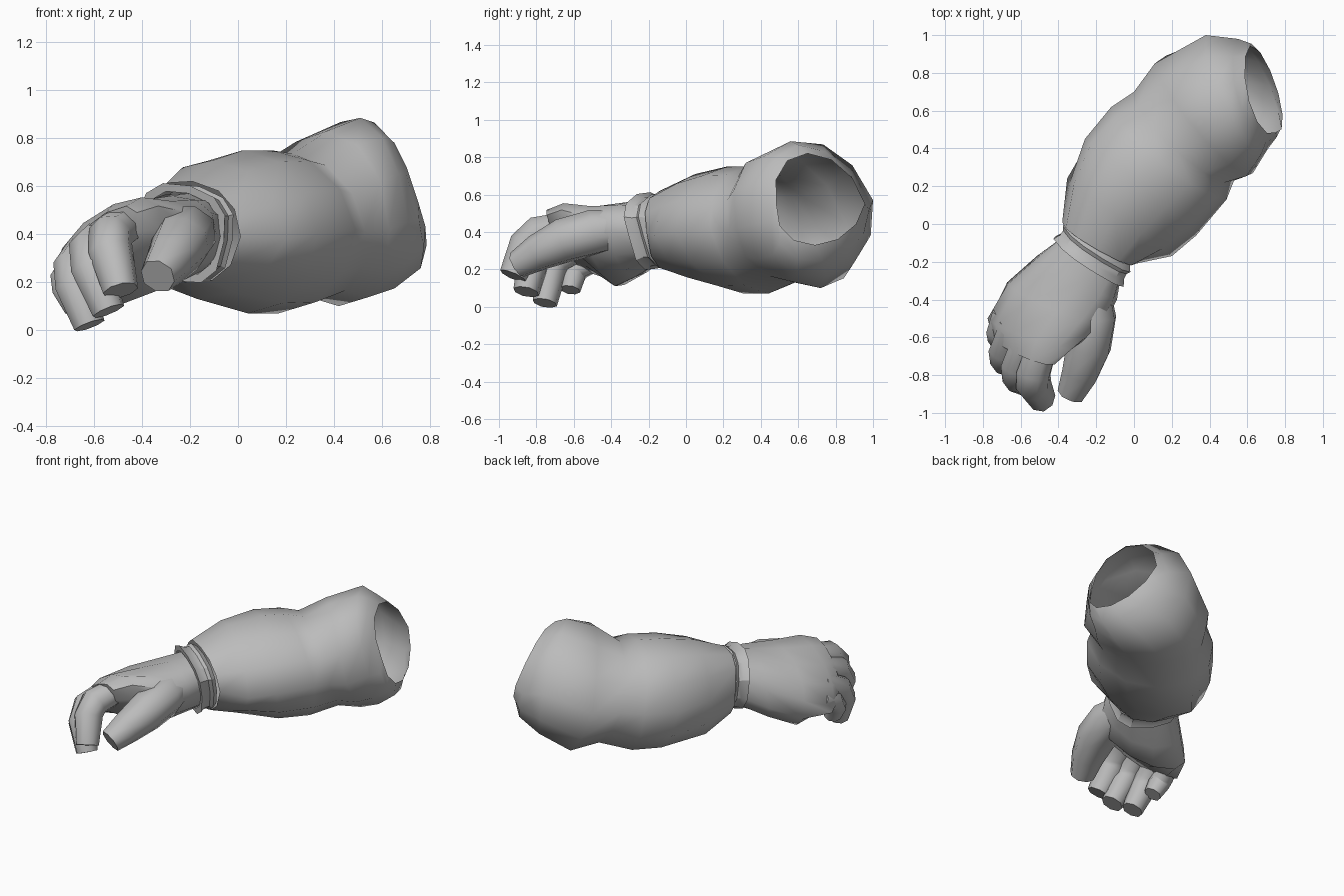
import bpy
import bmesh
import math
from mathutils import Vector

cube = bpy.data.objects.get("Cube")
if cube:
    bpy.data.objects.remove(cube)

material = bpy.data.materials.new("plain grey")
material.use_nodes = True
grey = (0.5, 0.5, 0.5, 1)
material.diffuse_color = grey
material.node_tree.nodes["Principled BSDF"].inputs["Base Color"].default_value = grey


def section(left, top, right, bottom, power=1.0, sides=12):
    """Closed cross-section through four guide points; low power is boxier."""
    left, top, right, bottom = map(Vector, (left, top, right, bottom))
    centre = (left + right) / 2
    ring = []
    for i in range(sides):
        angle = math.tau * i / sides
        c, s = math.cos(angle), math.sin(angle)
        c = math.copysign(abs(c) ** power, c)
        upright = top - centre if s > 0 else bottom - centre
        ring.append(centre + (right - left) / 2 * c + upright * abs(s) ** power)
    return ring


def loft(name, rings, cap_start=False, cap_end=False, sharp=50):
    """Skin a list of equal rings into one smooth object."""
    bm = bmesh.new()
    loops = [[bm.verts.new(p) for p in ring] for ring in rings]
    count = len(loops[0])
    for a, b in zip(loops, loops[1:]):
        for i in range(count):
            j = (i + 1) % count
            bm.faces.new((a[i], a[j], b[j], b[i]))
    if cap_start:
        bm.faces.new(loops[0])
    if cap_end:
        bm.faces.new(loops[-1])
    bmesh.ops.recalc_face_normals(bm, faces=bm.faces)
    mesh = bpy.data.meshes.new(name)
    bm.to_mesh(mesh)
    bm.free()
    mesh.materials.append(material)
    obj = bpy.data.objects.new(name, mesh)
    bpy.context.collection.objects.link(obj)
    bpy.ops.object.select_all(action="DESELECT")
    obj.select_set(True)
    bpy.context.view_layer.objects.active = obj
    bpy.ops.object.shade_smooth_by_angle(angle=math.radians(sharp))
    return obj


def digit(name, joints, radii, side):
    """Tapered tube along the joints, bending about the side direction."""
    joints = [Vector(p) for p in joints]
    side = Vector(side).normalized()
    rings = []
    for i, (point, radius) in enumerate(zip(joints, radii)):
        before, after = joints[max(i - 1, 0)], joints[min(i + 1, len(joints) - 1)]
        along = (after - before).normalized()
        across = (side - along * side.dot(along)).normalized() * radius
        upright = along.cross(across)
        rings.append(section(point - across, point + upright,
                             point + across, point - upright, 0.9, 8))
    return loft(name, rings, True, True)


# Puffed sleeve, from the wrist opening to the shoulder opening
loft("sleeve", [section(*guides) for guides in (
    ((-.38, .01, .45), (-.19, -.14, .62), (.01, -.21, .39), (-.22, -.08, .20), .85),
    ((-.34, .22, .42), (-.10, .05, .71), (.20, -.17, .38), (-.17, .12, .13)),
    ((-.26, .45, .41), (.02, .22, .75), (.33, -.06, .40), (.04, .31, .07)),
    ((-.12, .62, .42), (.14, .33, .75), (.49, .13, .42), (.17, .44, .07)),
    ((.00, .70, .43), (.23, .38, .735), (.53, .23, .41), (.32, .58, .13)),
    ((.11, .85, .45), (.37, .45, .83), (.63, .27, .42), (.42, .72, .10)),
    ((.38, 1.0, .57), (.51, .56, .885), (.71, .40, .45), (.57, .75, .16), .95),
    ((.55, .98, .52), (.57, .60, .865), (.755, .46, .46), (.72, .73, .24)),
    ((.62, .955, .55), (.61, .65, .82), (.75, .485, .54), (.765, .69, .33)),
)])

# Wrist band: one cross-section repeated along the wrist with two lips
band = section((-.41, -.06, .47), (-.19, -.24, .60), (-.05, -.28, .37), (-.25, -.13, .21), .78)
middle = sum(band, Vector()) / len(band)
forward = Vector((-.5, -.86, -.05))
loft("wrist_band", [
    [middle + (p - middle) * size + forward * shift for p in band]
    for shift, size in ((-.09, .88), (-.06, .98), (-.04, .92), (-.01, .93), (.025, 1.02), (.025, .85))
], sharp=30)

# Palm, from the wrist to the knuckles
loft("palm", [section(*guides) for guides in (
    ((-.39, -.08, .44), (-.21, -.22, .57), (-.07, -.28, .39), (-.24, -.14, .24), .85),
    ((-.49, -.16, .39), (-.28, -.31, .56), (-.09, -.40, .40), (-.38, -.27, .16), .9),
    ((-.67, -.32, .30), (-.41, -.46, .54), (-.16, -.54, .39), (-.48, -.38, .11), .95),
    ((-.775, -.50, .22), (-.52, -.62, .525), (-.32, -.65, .42), (-.57, -.54, .22), .9),
    ((-.75, -.60, .23), (-.55, -.72, .49), (-.42, -.72, .41), (-.59, -.64, .27), .9),
)], True, True)

# Curled fingers: knuckle, middle joint, tip and thickness
fingers = {
    "index": ((-.48, -.63, .43), (-.545, -.83, .385), (-.49, -.925, .165), .092),
    "middle": ((-.56, -.58, .40), (-.635, -.80, .32), (-.54, -.855, .08), .086),
    "ring": ((-.64, -.53, .34), (-.70, -.71, .24), (-.62, -.755, .02), .082),
    "little": ((-.69, -.47, .26), (-.72, -.60, .20), (-.67, -.62, .09), .068),
}
for name, (knuckle, bend, tip, thick) in fingers.items():
    knuckle, bend, tip = map(Vector, (knuckle, bend, tip))
    digit(name + "_finger",
          (knuckle, knuckle.lerp(bend, .8), bend.lerp(tip, .25), tip),
          (thick * .9, thick, thick, thick * .8), (.8, -.5, .3))

# Thumb
digit("thumb",
      ((-.23, -.32, .42), (-.215, -.49, .40), (-.24, -.65, .355), (-.285, -.79, .29), (-.335, -.90, .225)),
      (.10, .125, .122, .10, .075), (.85, -.3, -.3))
